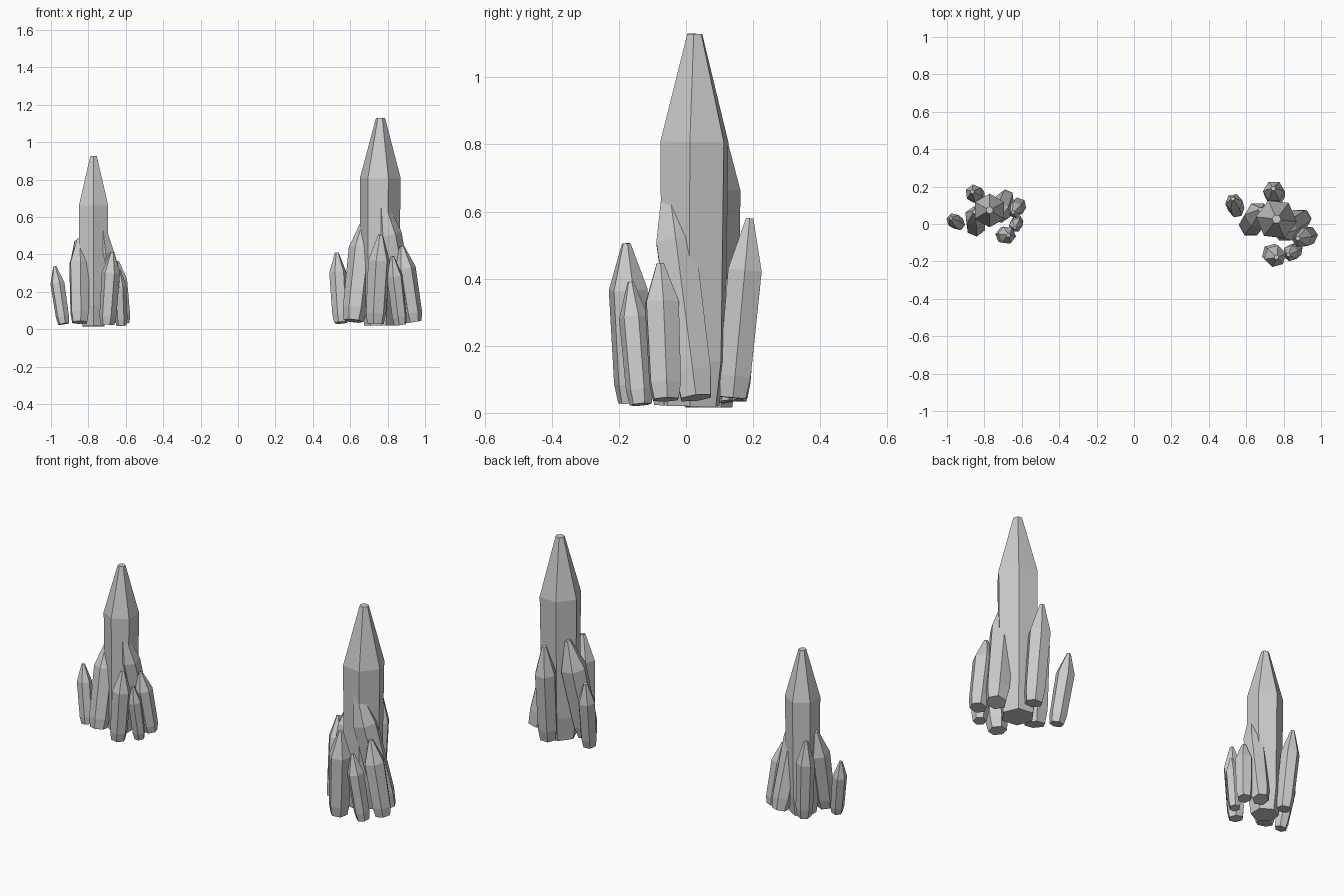
import bpy, bmesh, math
from mathutils import Vector, Matrix

if "Cube" in bpy.data.objects:
    bpy.data.objects.remove(bpy.data.objects["Cube"])

# Crystal profile: (fraction of length, fraction of radius)
PROFILE = [(0, .76), (.12, .93), (.71, 1.0), (1, .22)]
SIDES = 6

# One cluster: name, base centre, tip centre, radius, hexagon phase in degrees
CRYSTALS = [
    ("main_crystal", (.758, .022, .02), (.762, .026, 1.13), .11, -7),
    ("outer_left_shard", (.55, .07, .035), (.528, .135, .41), .047, 10),
    ("back_shard", (.755, .14, .045), (.745, .19, .58), .058, 0),
    ("front_shard", (.735, -.158, .03), (.762, -.178, .505), .06, 15),
    ("outer_right_shard", (.94, -.06, .04), (.876, -.077, .445), .056, 5),
    ("tall_leaning_shard", (.90, .03, .045), (.77, -.055, .70), .067, 0),
    ("left_leaning_shard", (.618, -.015, .045), (.68, .075, .59), .07, 0),
    ("small_front_shard", (.868, -.135, .025), (.825, -.165, .39), .044, 20),
]
ORIGIN = Vector((.76, .025, 0))


def crystal(name, base, tip, radius, phase, place):
    """Six-sided tapered shard running from base to tip."""
    base, axis = Vector(base), Vector(tip) - Vector(base)
    turn = Vector((0, 0, 1)).rotation_difference(axis)
    bm = bmesh.new()
    rings = []
    for t, f in PROFILE:
        ring = []
        for i in range(SIDES):
            a = math.radians(phase + 360 * i / SIDES)
            p = Vector((math.cos(a), math.sin(a), 0)) * radius * f
            ring.append(bm.verts.new(place @ (base + axis * t + turn @ p)))
        rings.append(ring)
    for lo, hi in zip(rings, rings[1:]):
        for i in range(SIDES):
            j = (i + 1) % SIDES
            bm.faces.new((lo[i], lo[j], hi[j], hi[i]))
    bm.faces.new(rings[0][::-1])
    bm.faces.new(rings[-1])
    mesh = bpy.data.meshes.new(name)
    bm.to_mesh(mesh)
    bm.free()
    bpy.context.collection.objects.link(bpy.data.objects.new(name, mesh))


# Large cluster as listed, small cluster as a turned and scaled copy
small = (Matrix.Translation((-.773, .072, 0)) @ Matrix.Rotation(math.radians(37), 4, 'Z')
         @ Matrix.Scale(.82, 4) @ Matrix.Translation(-ORIGIN))
for prefix, place in (("large", Matrix.Identity(4)), ("small", small)):
    for name, base, tip, radius, phase in CRYSTALS:
        crystal(f"{prefix}_{name}", base, tip, radius, phase, place)
